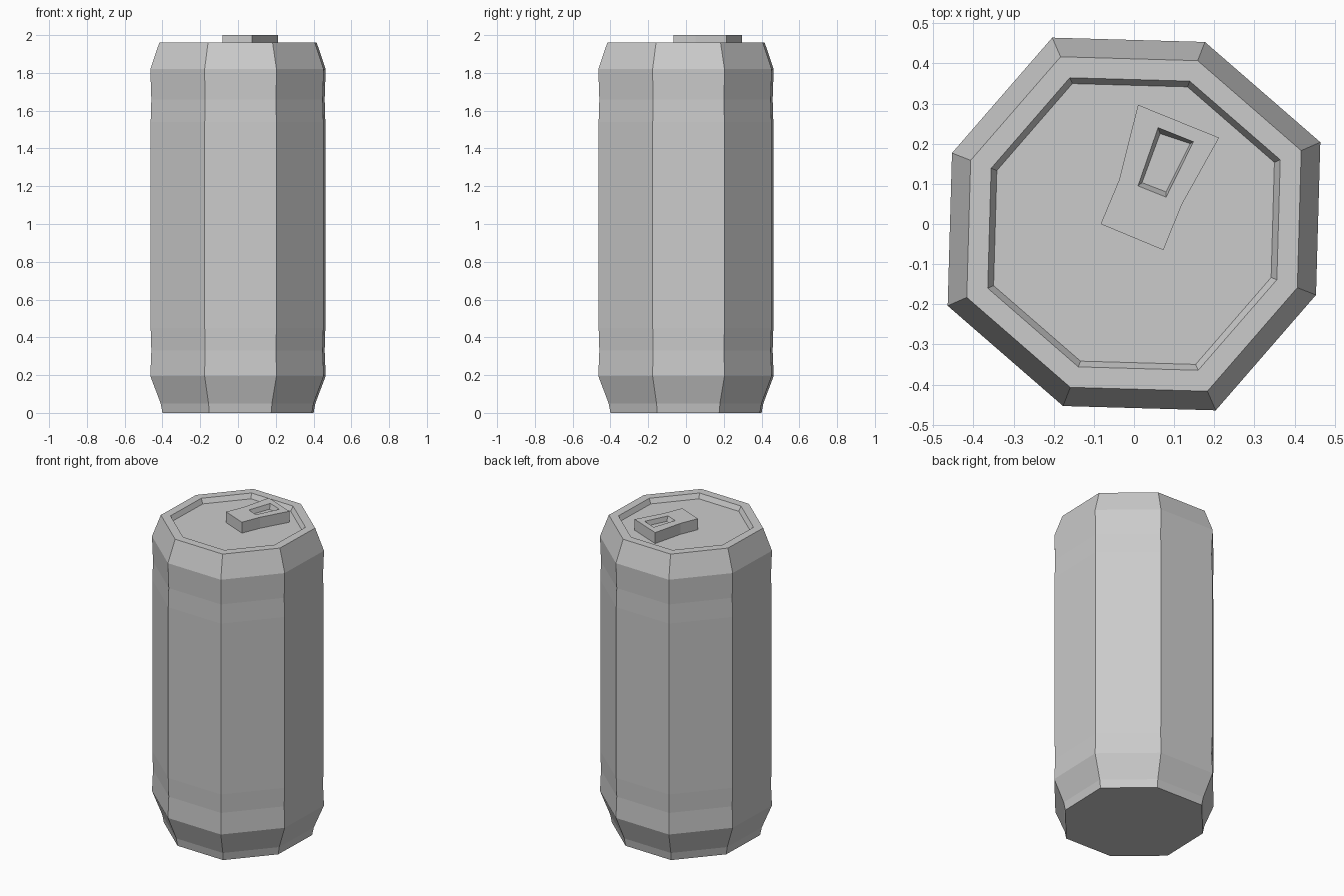
import bpy, bmesh
from math import cos, sin, radians

if "Cube" in bpy.data.objects:
    bpy.data.objects.remove(bpy.data.objects["Cube"], do_unlink=True)

metal = bpy.data.materials.new("plain grey metal")
metal.use_nodes = True
GREY = (0.6, 0.6, 0.6, 1)
metal.diffuse_color = GREY
metal.node_tree.nodes["Principled BSDF"].inputs["Base Color"].default_value = GREY


def loft(name, rings):
    """Bridge matching closed rings in order and cap both ends."""
    bm = bmesh.new()
    loops = [[bm.verts.new(p) for p in ring] for ring in rings]
    for a, b in zip(loops, loops[1:]):
        n = len(a)
        for i in range(n):
            j = (i + 1) % n
            bm.faces.new((a[i], a[j], b[j], b[i]))
    bm.faces.new(loops[0][::-1])
    bm.faces.new(loops[-1])
    return finish(name, bm)


def finish(name, bm):
    bmesh.ops.recalc_face_normals(bm, faces=bm.faces)
    mesh = bpy.data.meshes.new(name)
    bm.to_mesh(mesh)
    bm.free()
    mesh.materials.append(metal)
    obj = bpy.data.objects.new(name, mesh)
    bpy.context.collection.objects.link(obj)
    return obj


def octagon(radius, z):
    """Slightly uneven octagon, turned a little off axis."""
    ring = []
    for i in range(8):
        angle = radians(23.7 + 45 * i)
        r = radius * (0.96 if i % 2 else 1)
        ring.append((r * cos(angle), r * sin(angle), z))
    return ring


# Can body: foot, shallow grooves, shoulder, rim and sunken lid
profile = [(0.437, 0), (0.447, 0.05), (0.507, 0.195), (0.501, 0.33),
           (0.505, 0.45), (0.505, 1.54), (0.501, 1.66), (0.507, 1.82),
           (0.455, 1.96), (0.398, 1.96), (0.382, 1.93)]
loft("can_body", [octagon(r, z) for r, z in profile])

# Pull tab: waisted plate with a tapered pocket
outline = [(0.01, 0.297), (-0.037, 0.11), (-0.083, 0), (0.073, -0.065),
           (0.12, 0.05), (0.212, 0.215)]
pocket_top = [(0.06, 0.24), (0.01, 0.095), (0.08, 0.067), (0.148, 0.205)]
pocket_floor = [(0.065, 0.225), (0.02, 0.103), (0.08, 0.08), (0.14, 0.2)]

bm = bmesh.new()
base, top, hole, floor = [
    [bm.verts.new((x, y, z)) for x, y in points]
    for points, z in ((outline, 1.93), (outline, 2), (pocket_top, 2), (pocket_floor, 1.97))]
for lower, upper in ((base, top), (floor, hole)):
    n = len(lower)
    for i in range(n):
        j = (i + 1) % n
        bm.faces.new((lower[i], lower[j], upper[j], upper[i]))
bm.faces.new(base)
bm.faces.new(floor)
# Top face around the pocket
bm.faces.new((top[0], top[1], hole[1], hole[0]))
bm.faces.new((top[1], top[2], hole[1]))
bm.faces.new((top[2], top[3], hole[2], hole[1]))
bm.faces.new((top[3], top[4], hole[2]))
bm.faces.new((top[4], top[5], hole[3], hole[2]))
bm.faces.new((top[5], top[0], hole[0], hole[3]))
finish("pull_tab", bm)
